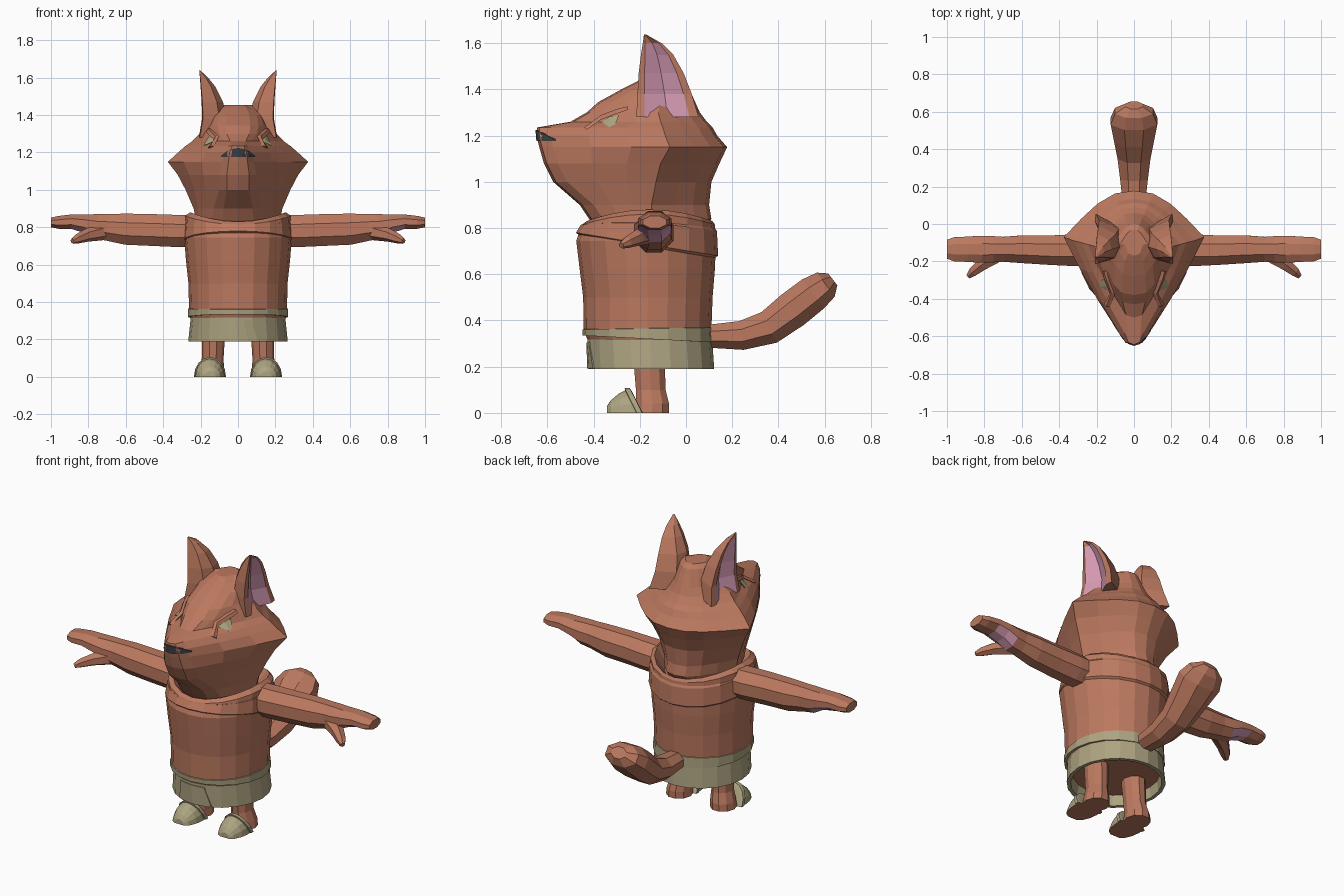
import bpy, bmesh, math
from mathutils import Vector
from mathutils.bvhtree import BVHTree


def material(name, rgb):
    m = bpy.data.materials.new(name)
    m.diffuse_color = (*rgb, 1)
    return m


FUR = material("russet_fur", (0.50, 0.19, 0.115))
TAN = material("khaki_cloth", (0.42, 0.37, 0.22))
PINK = material("pink_skin", (0.68, 0.33, 0.46))
DARK = material("dark_nose", (0.045, 0.048, 0.055))


def loft(name, rings, mats, rule=None, caps=(True, True)):
    """Skin a list of closed rings; rule(ring, side, face) picks the material slot."""
    bm = bmesh.new()
    rows = [[bm.verts.new(p) for p in r] for r in rings]
    n, tagged = len(rows[0]), []
    for i in range(len(rows) - 1):
        for k in range(n):
            q = (k + 1) % n
            f = bm.faces.new((rows[i][k], rows[i][q], rows[i + 1][q], rows[i + 1][k]))
            tagged.append((i, k, f))
    for end, row in zip(caps, (rows[0], rows[-1])):
        if end:
            tagged.append((-1, -1, bm.faces.new(row)))
    bmesh.ops.recalc_face_normals(bm, faces=bm.faces[:])
    if rule:
        for i, k, f in tagged:
            f.material_index = rule(i, k, f)
    me = bpy.data.meshes.new(name)
    bm.to_mesh(me)
    bm.free()
    for m in mats:
        me.materials.append(m)
    ob = bpy.data.objects.new(name, me)
    bpy.context.collection.objects.link(ob)
    return ob


def oval(z, hw, yf, yb, n=20, saddle=0.0, tilt=0.0, cx=0.0):
    """Level oval ring; saddle lifts the sides, tilt lifts the back."""
    pts = []
    for k in range(n):
        a = 2 * math.pi * k / n
        c, s = math.cos(a), math.sin(a)
        pts.append((cx + hw * c, (yf + yb) / 2 + (yb - yf) / 2 * s, z + saddle * c * c + tilt * s))
    return pts


def tube(path, n=8):
    """Rings across a path of (x, y, z, side radius, up radius)."""
    pts = [Vector(p[:3]) for p in path]
    rings = []
    for i, p in enumerate(path):
        t = (pts[min(i + 1, len(pts) - 1)] - pts[max(i - 1, 0)]).normalized()
        side = t.cross(Vector((0, 0, 1))).normalized()
        up = side.cross(t)
        rings.append([pts[i] + side * p[3] * math.cos(a) + up * p[4] * math.sin(a)
                      for a in (2 * math.pi * (k + 0.5) / n for k in range(n))])
    return rings


def plate(name, target, tops, bottoms, origin, direction, mat, lift=0.006):
    """Thin strip laid on a target surface; origin(u, z) gives each ray start."""
    me = target.data
    tree = BVHTree.FromPolygons([v.co.copy() for v in me.vertices],
                                [tuple(p.vertices) for p in me.polygons])
    d = Vector(direction)
    rings = []
    for top, low in zip(tops, bottoms):
        hits = []
        for p in (top, low):
            start = Vector(origin(*p))
            hit = tree.ray_cast(start, d)[0]
            hits.append(hit if hit else tree.find_nearest(start)[0])
        rings.append([hits[0] - d * lift, hits[1] - d * lift,
                      hits[1] + d * 0.003, hits[0] + d * 0.003])
    return loft(name, rings, [mat])


# Torso with a collar that dips at front and back
loft("torso", [oval(0.25, 0.235, -0.39, 0.095), oval(0.30, 0.25, -0.42, 0.11),
               oval(0.36, 0.262, -0.443, 0.11), oval(0.50, 0.265, -0.445, 0.115),
               oval(0.62, 0.278, -0.46, 0.125), oval(0.745, 0.288, -0.475, 0.13),
               oval(0.815, 0.285, -0.45, 0.125, saddle=0.045),
               oval(0.83, 0.255, -0.43, 0.115, saddle=0.05),
               oval(0.78, 0.20, -0.36, 0.06)], [FUR])
loft("shoulder_fold", [oval(0.72, 0.285, -0.465, 0.125, tilt=-0.05),
                       oval(0.73, 0.294, -0.476, 0.139, tilt=-0.05),
                       oval(0.80, 0.290, -0.455, 0.134, tilt=-0.015, saddle=0.02),
                       oval(0.81, 0.278, -0.45, 0.12, saddle=0.02)], [FUR], caps=(False, False))

# Waistband and open skirt
loft("waistband", [oval(0.32, 0.245, -0.41, 0.10, tilt=-0.015),
                   oval(0.32, 0.268, -0.447, 0.118, tilt=-0.015),
                   oval(0.365, 0.267, -0.449, 0.116, tilt=0.004),
                   oval(0.368, 0.255, -0.43, 0.10, tilt=0.004)], [TAN], caps=(False, False))
skirt = loft("skirt", [oval(0.345, 0.25, -0.428, 0.112), oval(0.19, 0.266, -0.422, 0.122),
                       oval(0.19, 0.245, -0.40, 0.10), oval(0.27, 0.232, -0.385, 0.09)],
             [TAN], caps=(False, False))
cols = [-1, -0.5, 0, 0.5, 1]
plate("skirt_flap", skirt, [(0.08 * c - 0.01, 0.305) for c in cols],
      [(0.105 * c, 0.193) for c in cols], lambda x, z: (x, -1, z), (0, 1, 0), TAN)

# Head: z, front y, snout half width, cheek half width, cheek y, back y
levels = [(0.76, -0.36, 0.12, 0.20, -0.15, 0.06), (0.84, -0.42, 0.14, 0.225, -0.15, 0.11),
          (0.90, -0.46, 0.13, 0.237, -0.15, 0.10), (1.00, -0.575, 0.10, 0.28, -0.13, 0.11),
          (1.08, -0.615, 0.10, 0.322, -0.11, 0.145), (1.15, -0.635, 0.085, 0.375, -0.07, 0.178),
          (1.20, -0.647, 0.075, 0.32, -0.09, 0.135), (1.235, -0.645, 0.05, 0.28, -0.10, 0.115),
          (1.26, -0.50, 0.07, 0.245, -0.11, 0.09), (1.30, -0.43, 0.10, 0.205, -0.12, 0.06),
          (1.345, -0.38, 0.11, 0.155, -0.11, 0.04), (1.40, -0.28, 0.10, 0.13, -0.11, 0.015),
          (1.435, -0.21, 0.08, 0.11, -0.11, 0.0), (1.455, -0.17, 0.05, 0.07, -0.10, -0.03)]


def head_ring(z, yf, ws, wc, yc, yb):
    ys = yf + 0.06
    half = [(ws * 0.6, yf + 0.012), (ws, ys)]
    for t in (0.33, 0.67):
        half.append((ws + (wc - ws) * t + 0.012, ys + (yc - ys) * t))
    half += [(wc, yc)] + [(wc * f, yc + (yb - yc) * t)
                          for f, t in ((0.75, 0.4), (0.52, 0.72), (0.27, 0.94))]
    return ([(0, yf, z)] + [(x, y, z) for x, y in half] + [(0, yb, z)]
            + [(-x, y, z) for x, y in reversed(half)])


head = loft("head", [head_ring(*l) for l in levels], [FUR])

# Nose laid over the snout tip
cols = [-0.09, -0.06, -0.03, 0, 0.03, 0.06, 0.09]
plate("nose", head, [(x, 1.224 - 5 * x * x) for x in cols], [(x, 1.177) for x in cols],
      lambda x, z: (x, -1, z), (0, 1, 0), DARK)

# Tail, curling upward
loft("tail", tube([(0, 0.03, 0.325, 0.05, 0.045), (0, 0.11, 0.332, 0.065, 0.055),
                   (0, 0.24, 0.335, 0.08, 0.068), (0, 0.36, 0.37, 0.095, 0.08),
                   (0, 0.46, 0.445, 0.115, 0.088), (0, 0.55, 0.515, 0.135, 0.085),
                   (0, 0.605, 0.555, 0.11, 0.07), (0, 0.635, 0.578, 0.05, 0.035)]), [FUR])


def ear_ring(s, z, xi, xo, yf, yb):
    d, w = xo - xi, yb - yf
    shape = [(1, 0), (0.3, 0.12), (0, 0.42), (0.15, 0.78), (1, 1),
             (1.04, 0.85), (0.7, 0.5), (1.04, 0.13)]
    return [(s * (xi + d * a), yf + w * b, z) for a, b in shape]


def arch(cx, y, w, h, lean):
    pts = [(w * math.cos(math.pi * k / 8), h * math.sin(math.pi * k / 8)) for k in range(9)]
    return [(cx + a, y - lean * b, b) for a, b in pts]


for s, side in ((1, "left"), (-1, "right")):
    # Ear, opening outward
    loft(side + "_ear", [ear_ring(s, *e) for e in (
        (1.28, 0.08, 0.205, -0.215, 0.055), (1.38, 0.062, 0.187, -0.21, 0.025),
        (1.47, 0.08, 0.19, -0.205, -0.01), (1.55, 0.12, 0.197, -0.195, -0.055),
        (1.60, 0.16, 0.202, -0.187, -0.105), (1.637, 0.2, 0.207, -0.182, -0.172))],
        [FUR, PINK], lambda i, k, f: int(k in (5, 6) and i < 4))

    # Eye and slanted brow
    ray = dict(origin=lambda y, z, s=s: (s, y, z), direction=(-s, 0, 0))
    plate(side + "_eye", head, [(-0.365, 1.262), (-0.33, 1.283), (-0.29, 1.288)],
          [(-0.36, 1.257), (-0.335, 1.236), (-0.305, 1.25)], mat=TAN, **ray)
    plate(side + "_brow", head, [(-0.44, 1.235), (-0.37, 1.288), (-0.30, 1.315), (-0.25, 1.327)],
          [(-0.43, 1.225), (-0.37, 1.268), (-0.30, 1.295), (-0.25, 1.312)],
          mat=FUR, lift=0.018, **ray)

    # Arm and mitten hand with a pink palm
    arm = [(0.24, -0.14, 0.78, 0.09, 0.09), (0.32, -0.14, 0.78, 0.092, 0.093),
           (0.45, -0.14, 0.785, 0.085, 0.092), (0.60, -0.135, 0.79, 0.08, 0.09),
           (0.70, -0.135, 0.80, 0.072, 0.077), (0.76, -0.135, 0.805, 0.076, 0.072),
           (0.82, -0.135, 0.82, 0.078, 0.053), (0.89, -0.135, 0.83, 0.073, 0.042),
           (0.96, -0.135, 0.826, 0.07, 0.037), (1.0, -0.135, 0.826, 0.055, 0.028)]
    loft(side + "_arm", tube([(s * p[0], *p[1:]) for p in arm]), [FUR, PINK],
         lambda i, k, f: int(f.normal.z < -0.7 and i in (5, 6)))
    thumb = [(0.73, -0.165, 0.775, 0.045, 0.045), (0.81, -0.215, 0.757, 0.037, 0.035),
             (0.86, -0.255, 0.738, 0.028, 0.026), (0.885, -0.28, 0.725, 0.014, 0.014)]
    loft(side + "_thumb", tube([(s * p[0], *p[1:]) for p in thumb], 6), [FUR])

    # Leg, shoe cap and strap
    loft(side + "_leg", [oval(0.0, 0.072, -0.225, -0.07, 10, cx=s * 0.145),
                         oval(0.04, 0.068, -0.22, -0.07, 10, cx=s * 0.143),
                         oval(0.10, 0.058, -0.22, -0.085, 10, cx=s * 0.135),
                         oval(0.28, 0.064, -0.235, -0.09, 10, cx=s * 0.13)], [FUR])
    loft(side + "_shoe", [arch(s * 0.15, *a) for a in (
        (-0.342, 0.03, 0.03, 0), (-0.325, 0.055, 0.055, 0), (-0.28, 0.074, 0.085, 0.1),
        (-0.235, 0.08, 0.097, 0.3), (-0.19, 0.078, 0.098, 0.5))],
        [TAN, FUR], lambda i, k, f: int(f.normal.z < -0.9))
    loft(side + "_strap", [arch(s * 0.15, *a) for a in (
        (-0.215, 0.078, 0.095, 0.5), (-0.212, 0.086, 0.107, 0.5),
        (-0.19, 0.086, 0.107, 0.5), (-0.187, 0.074, 0.092, 0.5))],
        [TAN, FUR], lambda i, k, f: int(f.normal.z < -0.9))
